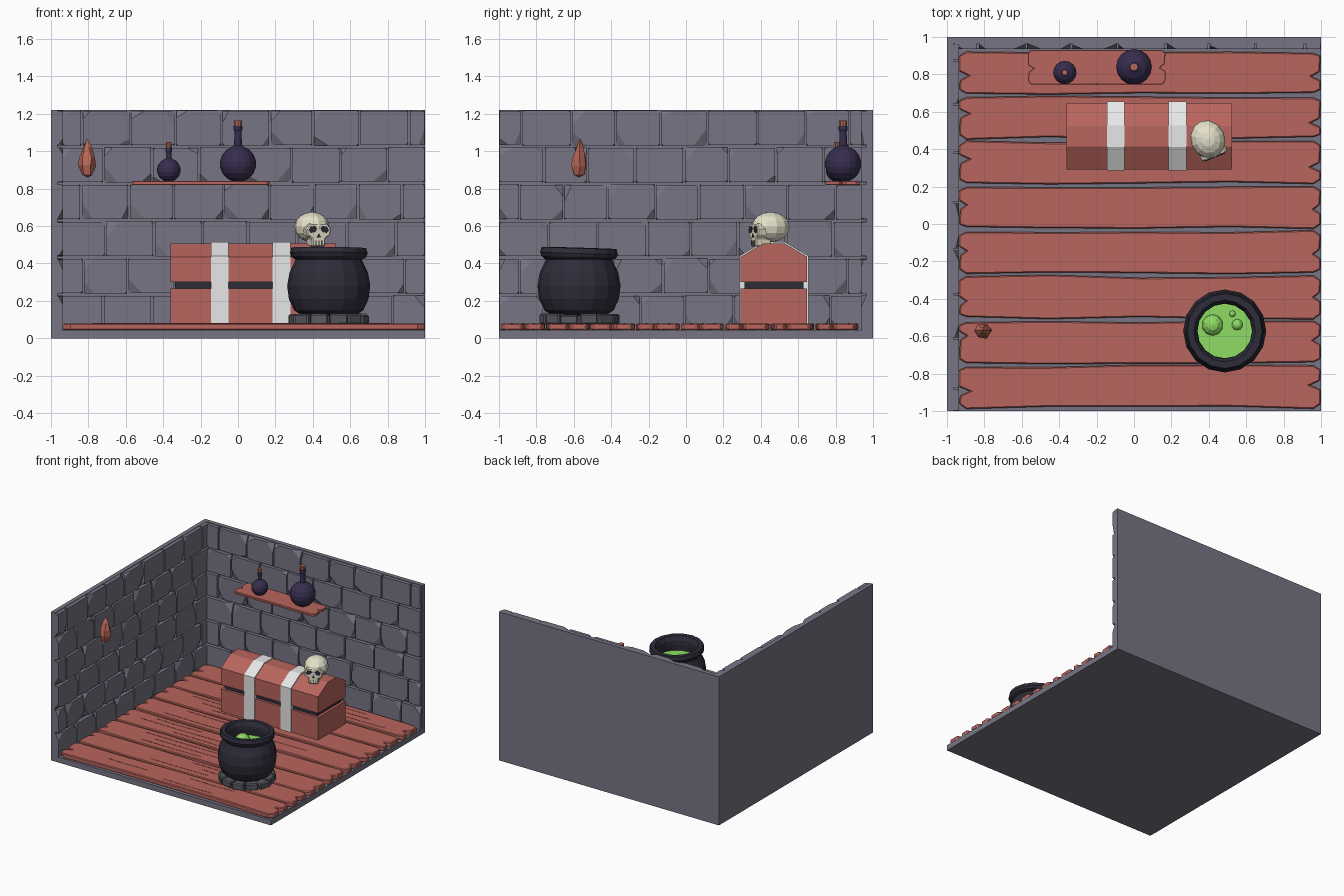
import bpy, bmesh, math, random
from mathutils import Matrix, Vector

if "Cube" in bpy.data.objects:
    bpy.data.objects.remove(bpy.data.objects["Cube"])

random.seed(7)
R = random.uniform


def mat(name, r, g, b):
    lin = lambda c: ((c / 255 + 0.055) / 1.055) ** 2.4 if c > 10 else c / 255 / 12.92
    m = bpy.data.materials.new(name)
    m.diffuse_color = (lin(r), lin(g), lin(b), 1)
    m.use_nodes = True
    m.node_tree.nodes["Principled BSDF"].inputs["Base Color"].default_value = m.diffuse_color
    return m


STONE = mat("wall_stone", 119, 117, 132)
HEARTH = mat("hearth_stone", 88, 90, 99)
WOOD = mat("red_wood", 184, 101, 93)
EMBER = mat("ember_orange", 184, 104, 86)
METAL = mat("pale_metal", 231, 231, 231)
IRON = mat("black_iron", 45, 44, 57)
GLASS = mat("purple_glass", 55, 45, 78)
SLIME = mat("green_slime", 142, 220, 100)
BONE = mat("bone", 230, 226, 203)


def finish(name, bm, material, loc=(0, 0, 0), rot=0):
    bmesh.ops.recalc_face_normals(bm, faces=bm.faces)
    me = bpy.data.meshes.new(name)
    bm.to_mesh(me)
    bm.free()
    me.materials.append(material)
    ob = bpy.data.objects.new(name, me)
    ob.location, ob.rotation_euler.z = loc, rot
    bpy.context.collection.objects.link(ob)
    return ob


def box(name, lo, hi, material):
    bm = bmesh.new()
    lo, hi = Vector(lo), Vector(hi)
    m = Matrix.Translation((lo + hi) / 2) @ Matrix.Diagonal((*(hi - lo), 1))
    bmesh.ops.create_cube(bm, size=1, matrix=m)
    return finish(name, bm, material)


def prism(name, outline, a, b, axis, material, bevel=0, **kw):
    """Extrude a 2D outline from a to b along x, y or z."""
    put = {"x": lambda p, t: (t, *p), "y": lambda p, t: (p[0], t, p[1]),
           "z": lambda p, t: (*p, t)}[axis]
    bm = bmesh.new()
    f = bm.faces.new([bm.verts.new(put(p, a)) for p in outline])
    ext = bmesh.ops.extrude_face_region(bm, geom=[f], use_keep_orig=True)["geom"]
    step = Vector(put((0, 0), b - a))
    bmesh.ops.translate(bm, vec=step, verts=[v for v in ext if isinstance(v, bmesh.types.BMVert)])
    ob = finish(name, bm, material, **kw)
    if bevel:
        m = ob.modifiers.new("bevel", "BEVEL")
        m.width, m.segments, m.limit_method = bevel, 1, "ANGLE"
        m.angle_limit = math.radians(50)
    return ob


def lathe(name, profile, n, material, loc, jitter=0, smooth=False):
    bm = bmesh.new()
    rings = []
    for r, z in profile:
        rings.append([bm.verts.new((r * math.cos(k * math.tau / n), r * math.sin(k * math.tau / n), z))
                      for k in range(n)])
    for p, q in zip(rings, rings[1:]):
        for k in range(n):
            bm.faces.new((p[k], p[(k + 1) % n], q[(k + 1) % n], q[k]))
    bmesh.ops.remove_doubles(bm, verts=bm.verts, dist=1e-4)
    for v in bm.verts:
        v.co += Vector((R(-1, 1), R(-1, 1), R(-1, 1))) * jitter
    return finish(name, bm, material, loc)


def ball(name, loc, scale, material, u=12, v=8):
    bm = bmesh.new()
    bmesh.ops.create_uvsphere(bm, u_segments=u, v_segments=v, radius=1,
                              matrix=Matrix.Diagonal((*scale, 1)))
    return finish(name, bm, material, loc)


# Room shell
box("floor_slab", (-1, -1, 0), (1, 1, 0.045), STONE)
box("left_wall", (-1, -1, 0), (-0.965, 1, 1.22), STONE)
box("back_wall", (-1, 0.965, 0), (1, 1, 1.22), STONE)


# Chipped bricks in staggered rows
def add_brick(bm, u0, u1, v0, v1, put):
    d, pts = 0.032, []
    for u, su in ((u0, 1), (u1, -1)):
        for v, sv in ((v0, 1), (v1, -1)):
            cu, cv, cd = (R(.03, .08), R(.03, .09), R(.015, .031)) if R(0, 1) < .35 else (.01, .01, .008)
            cu = min(cu, (u1 - u0) * .4)
            pts += [(u, v, 0), (u + su * cu, v, d), (u, v + sv * cv, d), (u, v, d - cd)]
    hull = bmesh.ops.convex_hull(bm, input=[bm.verts.new(put(*p)) for p in pts])
    bmesh.ops.delete(bm, geom=[g for g in hull["geom_interior"] if isinstance(g, bmesh.types.BMVert)],
                     context="VERTS")


def brick_wall(name, start, end, put):
    bm = bmesh.new()
    for row in range(6):
        z0, z1 = 0.04 + row * 0.198, 0.03 + (row + 1) * 0.198
        u = start - (0.125 if row % 2 else 0)
        while u < end - 0.04:
            nxt = u + R(0.23, 0.27)
            if nxt > end - 0.05:
                nxt = end + 0.01
            if nxt - max(u, start) > 0.03:
                add_brick(bm, max(u, start), nxt - 0.01, z0 + R(0, .006), z1 - R(0, .004), put)
            u = nxt
    bmesh.ops.dissolve_limit(bm, angle_limit=0.02, verts=bm.verts, edges=bm.edges)
    finish(name, bm, STONE)


brick_wall("back_bricks", -0.96, 0.998, lambda u, v, w: (u, 0.967 - w, v))
brick_wall("left_bricks", -0.998, 0.96, lambda u, v, w: (-0.967 + w, u, v))


# Floor planks with split ends and raised grain
def plank_outline(x0, x1, y0, y1, wob, notch):
    low = [(x0 + (x1 - x0) * t, y0 + R(0, wob)) for t in (0.02, .25, .5, .75, 0.98)]
    high = [(x0 + (x1 - x0) * t, y1 - R(0, wob)) for t in (0.98, .75, .5, .25, 0.02)]
    h = y1 - y0

    def end(x, s, a, b):
        m = R(.35, .65)
        return [(x, a + (b - a) * .12), (x, a + (b - a) * (m - .1)), (x + s * notch, a + (b - a) * m),
                (x + s * .005, a + (b - a) * (m + .1)), (x, a + (b - a) * .88)]
    return low + end(x1, -1, y0, y1) + high + end(x0, 1, y1, y0)


for i in range(8):
    y = -0.99 + i * 0.24
    prism(f"plank_{i}", plank_outline(-0.935, 0.998, y, y + 0.238, 0.016, R(.03, .06)),
          0.043, 0.08, "z", WOOD, 0.006)
    for k in range(3):
        cx, cy, L = R(-.5, .6), y + 0.06 * (k + 1), R(.15, .4)
        prism(f"grain_{i}_{k}", [(cx - L, cy), (cx, cy - .005), (cx + L, cy), (cx + .1, cy + .004)],
              0.078, 0.082, "z", WOOD)

# Shelf
prism("shelf", plank_outline(-0.567, 0.168, 0.745, 0.932, 0.003, 0.03), 0.82, 0.84, "z", WOOD, 0.003)


# Bottles: round body, thin neck, cork
def bottle(name, x, y, r, neck_r, neck_top, top):
    zc = 0.838 + r * 0.97
    prof = [(0, 0.84)] + [(r * math.sin(a), zc - r * math.cos(a))
                          for a in (math.radians(d) for d in range(20, 161, 20))]
    prof += [(neck_r, zc + r * 1.02), (neck_r * .9, neck_top - .03), (neck_r * 1.15, neck_top - .02),
             (neck_r * 1.15, neck_top), (0, neck_top)]
    lathe(name, prof, 16, GLASS, (x, y, 0))
    lathe(name + "_cork", [(0, neck_top - .01), (neck_r * .85, neck_top - .01),
                           (neck_r * 1.05, top), (0, top)], 8, EMBER, (x, y, 0))


bottle("small_bottle", -0.37, 0.81, 0.063, 0.015, 1.02, 1.05)
bottle("large_bottle", 0.0, 0.84, 0.097, 0.021, 1.135, 1.165)

# Chest: body, inset dark gap, faceted lid, two straps
box("chest_body", (-0.36, 0.292, 0.075), (0.525, 0.648, 0.265), WOOD)
box("chest_gap", (-0.338, 0.312, 0.26), (0.503, 0.628, 0.305), IRON)
prism("chest_lid", [(.292, .30), (.648, .30), (.648, .435), (.525, .508), (.415, .508), (.292, .435)],
      -0.36, 0.525, "x", WOOD)
for i, x in enumerate((-0.145, 0.185)):
    prism(f"chest_strap_{i}", [(.285, .075), (.655, .075), (.655, .44), (.527, .515), (.413, .515), (.285, .44)],
          x, x + 0.095, "x", METAL)

# Skull: cranium, face block, dark sockets
SK, TURN = Vector((0.395, 0.452, 0)), math.radians(22)
sk = ball("skull_cranium", SK + Vector((0, 0, 0.595)), (0.092, 0.105, 0.081), BONE)
sk.rotation_euler.z = TURN


def mirrored(half):
    return half + [(-x, z) for x, z in reversed(half)]


prism("skull_face", mirrored([(.035, .49), (.04, .535), (.066, .55), (.072, .585), (.05, .615)]),
      -0.1, -0.01, "y", BONE, 0.006, loc=SK, rot=TURN)
for s in (-1, 1):
    eye = [(s * (.034 + .023 * math.cos(a)), .582 + .019 * math.sin(a) - .004 * math.cos(a))
           for a in (k * math.tau / 6 for k in range(6))]
    prism(f"skull_eye_{s}", eye, -0.104, -0.096, "y", IRON, loc=SK, rot=TURN)
prism("skull_nose", [(-.011, .54), (.011, .54), (0, .56)], -0.104, -0.096, "y", IRON, loc=SK, rot=TURN)
for k in (-1, 0, 1):
    x = k * .018
    prism(f"skull_tooth_gap_{k}", [(x - .002, .494), (x + .002, .494), (x + .002, .522), (x - .002, .522)],
          -0.103, -0.096, "y", IRON, loc=SK, rot=TURN)

# Cauldron with a slightly tilted rim
C = (0.485, -0.572, 0)
pot = lathe("cauldron", [(0, .12), (.14, .12), (.185, .15), (.213, .21), (.222, .28), (.21, .35), (.186, .40),
                         (.178, .42), (.2, .435), (.208, .455), (.2, .483), (.165, .483), (.148, .45),
                         (.146, .42), (.155, .34), (0, .34)], 16, IRON, C)
for v in pot.data.vertices:
    if v.co.z > 0.43:
        v.co.z -= 0.03 * (v.co.y + 0.3 * v.co.x)
lathe("slime", [(0, .345), (.15, .345), (.15, .372), (0, .372)], 16, SLIME, C)
for i, (x, y, r) in enumerate(((.42, -.54, .057), (.552, -.538, .03), (.526, -.48, .017))):
    ball(f"slime_bubble_{i}", (x, y, .372), (r, r, r * .9), SLIME, 10, 6)

# Ring of hearth stones under the cauldron
for k in range(12):
    a0, a1 = (k + .04) * math.tau / 12, (k + .96) * math.tau / 12
    ro = R(.208, .22)
    prism(f"hearth_stone_{k}", [(r * math.cos(a), r * math.sin(a)) for r, a in
                                ((.11, a0), (ro, a0), (ro, a1), (.11, a1))],
          0.075, R(.122, .132), "z", HEARTH, 0.008, loc=C)

# Floating flame near the left wall
lathe("flame", [(0, .862), (.028, .872), (.045, .925), (.04, .965), (.022, 1.02), (0, 1.065)],
      6, EMBER, (-0.808, -0.57, 0), jitter=0.006)
